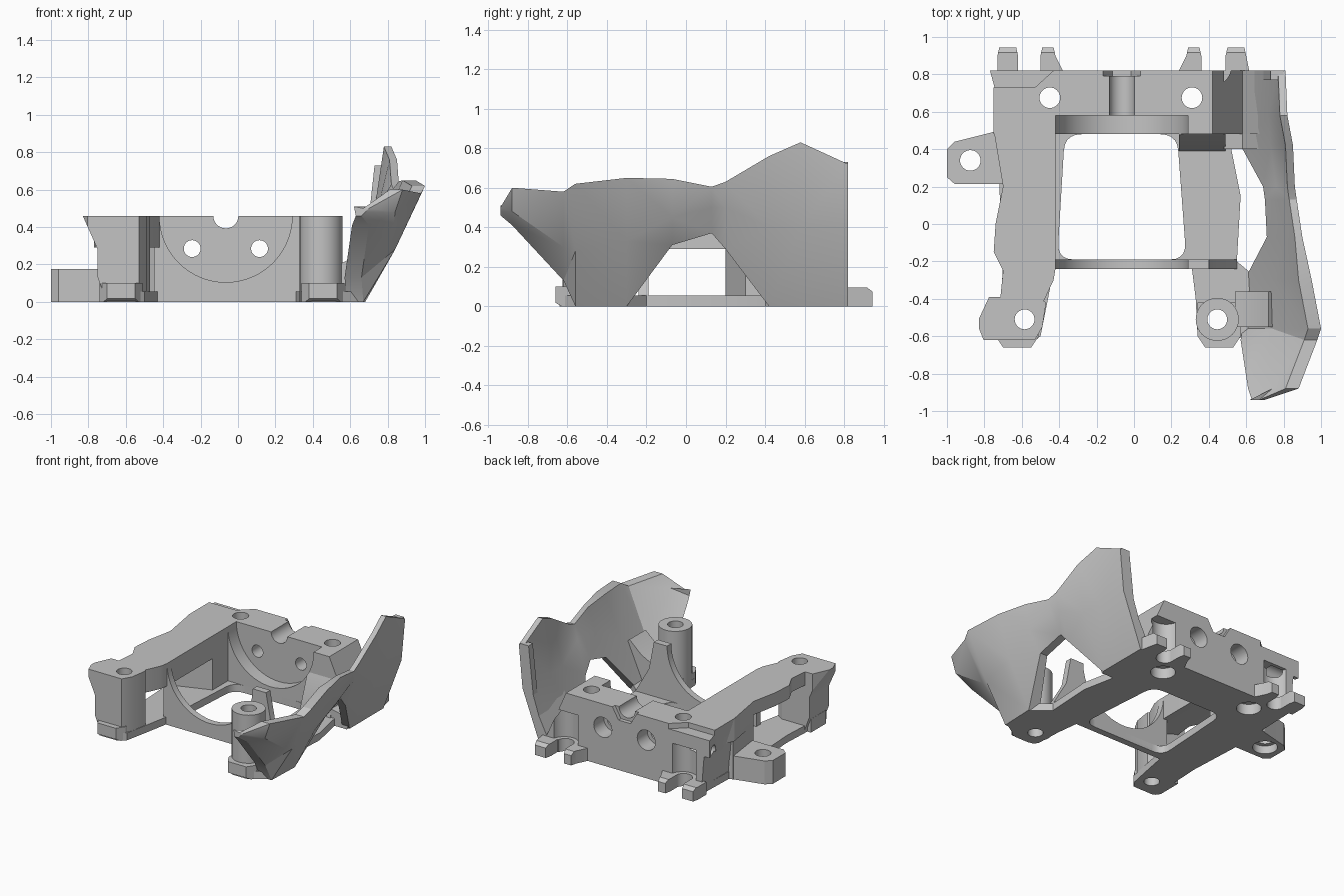
import bpy, bmesh, math
from mathutils import Vector

default = bpy.data.objects.get("Cube")
if default:
    bpy.data.objects.remove(default, do_unlink=True)

grey = bpy.data.materials.new("plain_grey")
grey.use_nodes = True
colour = (0.55, 0.55, 0.55, 1)
grey.diffuse_color = colour
grey.node_tree.nodes["Principled BSDF"].inputs["Base Color"].default_value = colour

AXES = {"x": lambda a, b, h: (h, a, b),
        "y": lambda a, b, h: (a, h, b),
        "z": lambda a, b, h: (a, b, h)}
parts = []


def finish(name, bm, keep=True):
    bmesh.ops.recalc_face_normals(bm, faces=bm.faces)
    mesh = bpy.data.meshes.new(name)
    bm.to_mesh(mesh)
    bm.free()
    mesh.materials.append(grey)
    obj = bpy.data.objects.new(name, mesh)
    bpy.context.collection.objects.link(obj)
    if keep:
        parts.append(obj)
    else:
        obj.hide_render = True
    return obj


def prism(name, outline, low, high, axis="z", keep=True):
    """Extrude a flat outline along an axis."""
    bm = bmesh.new()
    place = AXES[axis]
    ends = [[bm.verts.new(place(a, b, h)) for a, b in outline] for h in (low, high)]
    for end in ends:
        bm.faces.new(end)
    count = len(outline)
    for i in range(count):
        j = (i + 1) % count
        bm.faces.new((ends[0][i], ends[0][j], ends[1][j], ends[1][i]))
    return finish(name, bm, keep)


def disc(a, b, radius, sides=32):
    turn = math.tau / sides
    return [(a + radius * math.cos(turn * i), b + radius * math.sin(turn * i))
            for i in range(sides)]


def rounded(corners, radius, steps=5):
    """Round the corners of an outline."""
    result = []
    for i, corner in enumerate(corners):
        p = Vector(corner)
        before = p + (Vector(corners[i - 1]) - p).normalized() * radius
        after = p + (Vector(corners[(i + 1) % len(corners)]) - p).normalized() * radius
        for k in range(steps + 1):
            t = k / steps
            q = before * (1 - t) ** 2 + p * (2 * t * (1 - t)) + after * t ** 2
            result.append(q[:])
    return result


def cut(targets, outline, low, high, axis="z"):
    cutter = prism("cutter", outline, low, high, axis, keep=False)
    for obj in targets:
        mod = obj.modifiers.new("cut", "BOOLEAN")
        mod.operation = "DIFFERENCE"
        mod.solver = "EXACT"
        mod.object = cutter
        bpy.context.view_layer.objects.active = obj
        bpy.ops.object.modifier_apply(modifier=mod.name)
    bpy.data.objects.remove(cutter, do_unlink=True)


MID = -0.065   # axis of the round seat
TOP = 0.46
FLOOR = 0.055

# Floor plate with arms to the front feet
floor = prism("floor_plate", [
    (-0.7, 0.82), (-0.72, 0.2), (-0.7, -0.2), (-0.72, -0.6), (-0.7, -0.64),
    (-0.55, -0.64), (-0.5, -0.6), (-0.46, -0.4), (-0.43, -0.24), (0.31, -0.24),
    (0.33, -0.4), (0.34, -0.6), (0.4, -0.64), (0.52, -0.64), (0.58, -0.6),
    (0.66, -0.55), (0.67, -0.3), (0.55, -0.2), (0.57, 0.15), (0.52, 0.4),
    (0.62, 0.42), (0.62, 0.82)], 0, FLOOR)
cut([floor], rounded([(-0.37, 0.48), (-0.41, -0.19), (0.28, -0.19), (0.23, 0.48)], 0.09), -1, 1)

# Rear block, with its right side falling into a trough beside the guard
block = prism("rear_block", [
    (-0.7, 0), (0.62, 0), (0.75, 0.36), (0.71, 0.36), (0.58, 0.1),
    (0.42, TOP), (-0.75, TOP), (-0.72, 0.25)], 0.48, 0.82, "y")
ramp = prism("rear_block_ramp", [(0.49, 0), (0.39, 0), (0.39, FLOOR), (0.48, 0.3), (0.49, 0.3)],
             0.24, 0.49, "x")
prism("trough_front", [(0.48, 0), (0.62, 0), (0.72, 0.28), (0.68, 0.28), (0.58, 0.1), (0.48, 0.12)],
      0.4, 0.49, "y")

# Left side: top beam over an open window, solid toward the rear
beam = prism("left_beam", [
    (-0.77, 0.82), (-0.71, 0.6), (-0.75, 0.5), (-0.7, 0.2), (-0.74, 0),
    (-0.75, -0.15), (-0.7, -0.25), (-0.72, -0.45),
    (-0.5, -0.45), (-0.43, -0.3), (-0.42, -0.24), (-0.42, 0.49), (-0.6, 0.6), (-0.6, 0.82)],
    0.29, TOP)
cut([beam], [(-0.9, 0.2), (-0.48, 0.2), (-0.48, 0.29), (-0.7, 0.36), (-0.9, 0.36)],
    -0.39, 0.2, "y")
prism("left_rear_wall", [(-0.7, 0.2), (-0.42, 0.3), (-0.42, 0.5), (-0.74, 0.5)], 0, TOP)

# Lowered rear left corner
cut([block, beam], [(-0.9, 0.73), (-0.53, 0.73), (-0.42, 0.83), (-0.9, 0.83)], 0.42, 1)

# Side ear
ear = prism("side_ear", [
    (-1, 0.25), (-0.96, 0.215), (-0.69, 0.215), (-0.69, 0.51), (-0.76, 0.49),
    (-0.96, 0.44), (-1, 0.4)], 0, 0.175)

# Front posts and feet
left_post = prism("front_left_post", [
    (-0.7, 0), (-0.75, 0.13), (-0.75, 0.28), (-0.83, TOP), (-0.53, TOP), (-0.53, 0)],
    -0.62, -0.39, "y")
cut([left_post], [(-0.84, -0.53), (-0.77, -0.38), (-0.9, -0.38), (-0.9, -0.53)], -1, 1)
cut([left_post], [(-0.84, -0.53), (-0.9, -0.53), (-0.9, -0.63), (-0.8, -0.63)], -1, 1)
left_rib = prism("front_left_post_rib", [
    (-0.6, -0.62), (-0.53, -0.62), (-0.49, -0.55), (-0.47, -0.42), (-0.52, -0.39), (-0.6, -0.39)],
    0, TOP)
right_post = prism("front_right_post", disc(0.445, -0.51, 0.115), 0, TOP)
feet = []
for side, x in (("left", -0.62), ("right", 0.46)):
    foot = prism("front_" + side + "_foot", [
        (x - 0.12, -0.6), (x - 0.08, -0.66), (x + 0.07, -0.66), (x + 0.11, -0.6),
        (x + 0.11, -0.42), (x - 0.12, -0.42)], 0, 0.1)
    cut([foot], [(-0.7, 0.04), (-0.7, -0.1), (-0.6, -0.1), (-0.63, 0)], -1, 1, "x")
    feet.append(foot)

# Front arch that carries the round seat
arch = prism("front_arch", [
    (-0.45, 0), (0.55, 0), (0.55, 0.06), (0.44, 0.25), (0.4, TOP), (-0.45, TOP)],
    -0.24, -0.19, "y")

# Rear lugs
for i, (left, right, slant_left, slant_right) in enumerate((
        (-0.73, -0.62, 0, 0), (-0.5, -0.42, 0, 0.05),
        (0.28, 0.36, 0.05, 0), (0.49, 0.6, 0, 0.02))):
    lug = prism("rear_lug_" + str(i + 1), [
        (left - slant_left, 0.8), (right + slant_right, 0.8), (right, 0.9), (right - 0.01, 0.945),
        (left + 0.01, 0.945), (left, 0.9)], 0, 0.095)
    cut([lug], [(0.91, 0.1), (0.95, 0.07), (0.95, 0.1)], -1, 1, "x")

# Round seat, motor screw holes and shaft slot
cut([block, arch, beam, ramp], disc(MID, TOP, 0.355, 64), -0.5, 0.58, "y")
for side in (-1, 1):
    x = MID + side * 0.18
    cut([block], disc(x, 0.285, 0.045), 0.5, 1, "y")
    cut([block], disc(x, 0.285, 0.075), 0.7, 1, "y")
cut([block], disc(MID, TOP, 0.067), 0.5, 1, "y")
cut([block], disc(MID, TOP, 0.1, 6), 0.79, 1, "y")

# Vertical screw holes with wider mouths underneath
for x in (-0.45, 0.31):
    cut([block, floor], disc(x, 0.675, 0.055), -1, 1)
    cut([block, floor], disc(x, 0.675, 0.085), -1, 0.08)

# Recesses between the rear lugs and the bore through the left corner
for x in (-0.56, 0.42):
    cut([block, floor], disc(x, 0.83, 0.062), -1, 0.2)
    cut([block, beam], disc(x, 0.84, 0.1), 0.095, 0.32)
cut([block, beam], disc(0.75, 0.31, 0.045), -0.9, -0.55, "x")

cut([ear], disc(-0.875, 0.34, 0.055), -1, 1)
cut([ear], disc(-0.875, 0.34, 0.085), -1, 0.06)
cut([left_post, left_rib, feet[0], floor], disc(-0.585, -0.51, 0.053), -1, 1)
cut([right_post, feet[1], floor], disc(0.445, -0.51, 0.053), -1, 1)

# Web joining the right post to the guard
prism("guard_web", [
    (0.54, 0), (0.64, 0), (0.77, 0.28), (0.72, 0.33), (0.62, 0.24), (0.54, 0.2)],
    -0.55, -0.36, "y")

# Side guard: y, then bottom, middle and top of the outer skin as x, z
stations = (
    (-0.94, 0.66, 0.46, 0.68, 0.48, 0.7, 0.5),
    (-0.88, 0.7, 0.41, 0.84, 0.48, 0.88, 0.6),
    (-0.62, 0.66, 0.13, 0.82, 0.3, 0.98, 0.58),
    (-0.56, 0.67, 0, 0.84, 0.28, 1, 0.62),
    (-0.3, 0.68, 0, 0.85, 0.33, 0.95, 0.65),
    (-0.07, 0.77, 0.31, 0.87, 0.45, 0.9, 0.645),
    (0.13, 0.76, 0.37, 0.84, 0.5, 0.87, 0.605),
    (0.2, 0.75, 0.29, 0.83, 0.5, 0.86, 0.63),
    (0.42, 0.63, 0, 0.8, 0.4, 0.85, 0.76),
    (0.58, 0.63, 0, 0.79, 0.4, 0.82, 0.83),
    (0.82, 0.63, 0, 0.78, 0.4, 0.81, 0.72))
bm = bmesh.new()
rings = []
for y, bx, bz, mx, mz, tx, tz in stations:
    low = 0.03 if y < -0.9 else 0.09 if y < -0.2 else 0.06
    rim = 0.03 if y < -0.9 else 0.07 if y < -0.2 else 0.04
    section = [(bx, bz), (mx, mz), (tx, tz), (tx - rim, tz),
               (mx - rim - 0.03, mz + 0.03), (bx - low, bz)]
    rings.append([bm.verts.new((x, y, z)) for x, z in section])
for a, b in zip(rings, rings[1:]):
    for i in range(len(a)):
        j = (i + 1) % len(a)
        bm.faces.new((a[i], a[j], b[j], b[i]))
bm.faces.new(rings[0])
bm.faces.new(rings[-1])
bmesh.ops.triangulate(bm, faces=bm.faces)
finish("side_guard", bm)

# Narrow flange at the rear edge of the guard
prism("guard_flange", [(0.69, 0.36), (0.76, 0.36), (0.8, 0.73), (0.73, 0.73)], 0.77, 0.82, "y")

# Smooth the round surfaces, keep the edges sharp
bpy.ops.object.select_all(action="DESELECT")
for obj in parts:
    obj.select_set(True)
bpy.context.view_layer.objects.active = parts[0]
bpy.ops.object.shade_smooth_by_angle(angle=math.radians(25))
